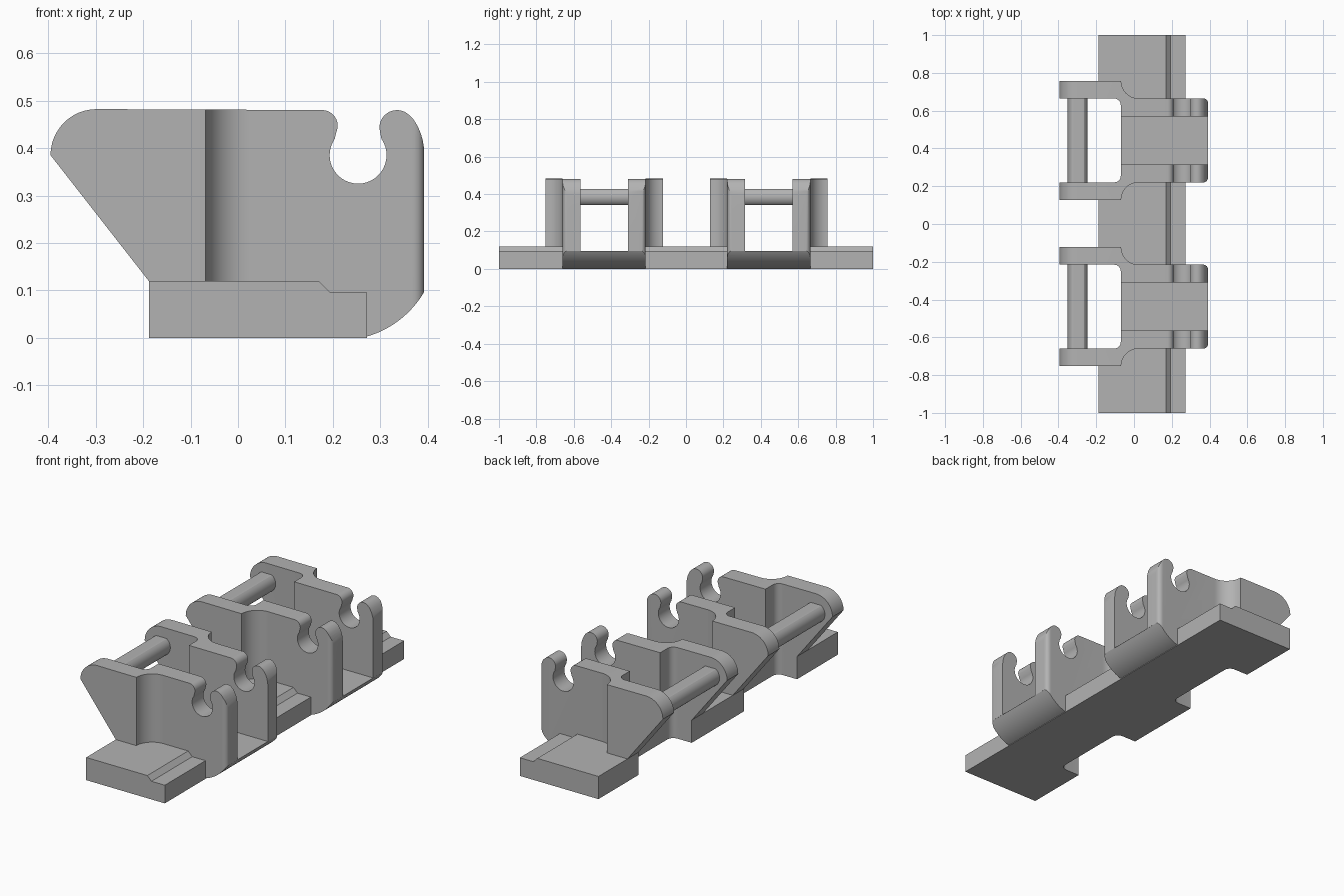
import bpy, bmesh
from math import sin, cos, radians
from mathutils import Vector

cube = bpy.data.objects.get("Cube")
if cube:
    bpy.data.objects.remove(cube, do_unlink=True)

grey = bpy.data.materials.new("plain grey")
grey.use_nodes = True
grey.diffuse_color = (0.45, 0.45, 0.45, 1)
grey.node_tree.nodes["Principled BSDF"].inputs["Base Color"].default_value = (0.45, 0.45, 0.45, 1)


def arc(cx, cy, r, start, end, n=12):
    """Points on a circle from one angle to another, in degrees."""
    angles = [radians(start + (end - start) * i / n) for i in range(n + 1)]
    return [(cx + r * cos(a), cy + r * sin(a)) for a in angles]


def prism(name, outline, low, high, axis):
    """Extrude an outline: XZ along y, or XY along z."""
    bm = bmesh.new()
    place = (lambda u, v: (u, low, v)) if axis == "y" else (lambda u, v: (u, v, low))
    face = bm.faces.new([bm.verts.new(place(u, v)) for u, v in outline])
    step = Vector((0, high - low, 0)) if axis == "y" else Vector((0, 0, high - low))
    ext = bmesh.ops.extrude_face_region(bm, geom=[face])
    bmesh.ops.translate(bm, vec=step, verts=[v for v in ext["geom"] if isinstance(v, bmesh.types.BMVert)])
    bmesh.ops.recalc_face_normals(bm, faces=bm.faces)
    mesh = bpy.data.meshes.new(name)
    bm.to_mesh(mesh)
    bm.free()
    mesh.materials.append(grey)
    obj = bpy.data.objects.new(name, mesh)
    bpy.context.collection.objects.link(obj)
    return obj


def carve(obj, cutters, operation):
    """Apply booleans and remove the cutters."""
    for c in cutters:
        c.hide_render = True
        mod = obj.modifiers.new("cut", "BOOLEAN")
        mod.operation, mod.object, mod.solver = operation, c, "EXACT"
    bpy.context.view_layer.update()
    graph = bpy.context.evaluated_depsgraph_get()
    mesh = bpy.data.meshes.new_from_object(obj.evaluated_get(graph))
    obj.modifiers.clear()
    obj.data = mesh
    for c in cutters:
        bpy.data.objects.remove(c, do_unlink=True)


def smooth(obj):
    bpy.ops.object.select_all(action="DESELECT")
    obj.select_set(True)
    bpy.context.view_layer.objects.active = obj
    bpy.ops.object.shade_smooth_by_angle(angle=radians(30))


# Shared measurements
CENTRES = (-0.4375, 0.4425)
INNER, MID, OUTER = 0.127, 0.222, 0.315   # wall faces from the bracket centre
BACK, FRONT, FLOOR = -0.07, 0.392, 0.096
underside = arc(0.215, 0.2, 0.205, -30.5, -74.5)

# Wall side profile: rounded rear, keyhole slot, hooked front
wall_profile = (
    [(-0.188, 0.12)]
    + arc(-0.298, 0.385, 0.097, 180, 90)
    + arc(0.177, 0.447, 0.033, 90, -25)
    + arc(0.253, 0.385, 0.06, 145, 395, 28)
    + arc(0.335, 0.443, 0.037, 195, 55)
    + arc(0.27, 0.39, FRONT - 0.27, 37, 0, 6)
    + [(FRONT, FLOOR)] + underside
    + [(0.25, 0.06), (-0.15, 0.06)])

# Wall plan: a jog with filleted corners
wall_plan = (
    [(-0.6, MID)] + arc(BACK - 0.035, MID - 0.035, 0.035, 90, 0, 8)
    + [(BACK, INNER), (FRONT, INNER)]
    + arc(FRONT - 0.025, MID - 0.025, 0.025, 0, 90, 8)
    + arc(0.025, OUTER, OUTER - MID, 270, 180)
    + [(-0.6, OUTER)])

# Base rail with a stepped front edge
base = prism("base_rail", [(-0.188, 0), (0.272, 0), (0.272, FLOOR), (0.194, FLOOR),
                           (0.17, 0.12), (-0.188, 0.12)], -1, 1, "y")
cutters = []
for cy in CENTRES:
    r = 0.035
    notch = ([(-0.5, cy + MID)] + arc(BACK - r, cy + MID - r, r, 90, 0, 8)
             + arc(BACK - r, cy - MID + r, r, 0, -90, 8) + [(-0.5, cy - MID)])
    cutters.append(prism("notch_cutter", notch, -0.1, 0.3, "z"))
    cutters.append(prism("floor_cutter", [(-0.2, FLOOR), (0.5, FLOOR), (0.5, 0.3), (-0.2, 0.3)],
                         cy - INNER, cy + INNER, "y"))
carve(base, cutters, "DIFFERENCE")
smooth(base)

# Two brackets, each with mirrored walls, a floor lip and a cross rod
for label, cy in zip(("front", "rear"), CENTRES):
    for side, s in (("front", -1), ("rear", 1)):
        wall = prism(f"{label}_bracket_{side}_wall", wall_profile, cy - 0.5, cy + 0.5, "y")
        plan = prism("plan_cutter", [(x, cy + s * y) for x, y in wall_plan], -0.2, 0.7, "z")
        carve(wall, [plan], "INTERSECT")
        smooth(wall)

    lip = prism(f"{label}_bracket_floor_lip", [(0.26, FLOOR), (FRONT, FLOOR)] + underside,
                cy - INNER - 0.01, cy + INNER + 0.01, "y")
    smooth(lip)

    # Round rod flattened on top and bottom
    section = [(x, min(max(z, 0.342), 0.428)) for x, z in arc(-0.298, 0.385, 0.053, 0, 352.5, 47)]
    rod = prism(f"{label}_bracket_rod", section, cy - MID - 0.01, cy + MID + 0.01, "y")
    smooth(rod)
